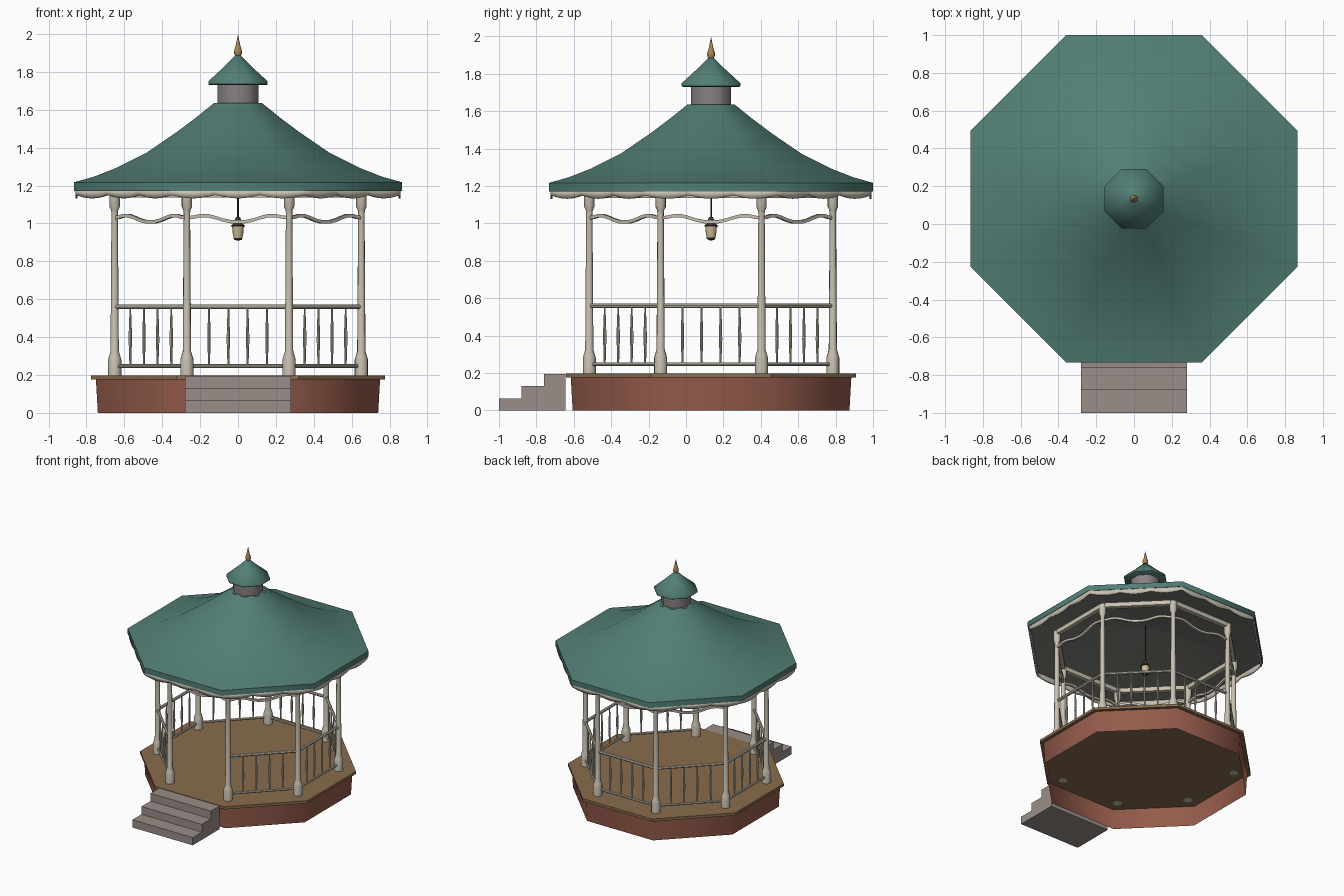
import bpy, bmesh
from math import pi, cos, sin, tan, radians
from mathutils import Matrix, Vector

if "Cube" in bpy.data.objects:
    bpy.data.objects.remove(bpy.data.objects["Cube"])

CY = 0.134                       # pavilion centre in y
CENTRE = Matrix.Translation((0, CY, 0))
T8 = tan(pi / 8)
AP = 0.651                       # column line apothem


def material(name, rgb):
    m = bpy.data.materials.new(name)
    m.diffuse_color = (*rgb, 1)
    m.use_nodes = True
    m.node_tree.nodes["Principled BSDF"].inputs["Base Color"].default_value = m.diffuse_color
    return m


GREEN = material("green_roof", (0.085, 0.21, 0.18))
BRICK = material("brick", (0.30, 0.105, 0.07))
WOOD = material("wood", (0.25, 0.15, 0.075))
CREAM = material("cream_paint", (0.58, 0.53, 0.44))
STONE = material("stone", (0.32, 0.27, 0.25))
MAUVE = material("neck_grey", (0.25, 0.22, 0.22))
CEIL = material("ceiling_grey", (0.2, 0.2, 0.18))
GOLD = material("gold", (0.42, 0.24, 0.08))
DARK = material("dark_metal", (0.04, 0.035, 0.03))
GLASS = material("lamp_glass", (0.62, 0.5, 0.3))


def finish(name, bm, mat, angle=35):
    bmesh.ops.recalc_face_normals(bm, faces=bm.faces)
    me = bpy.data.meshes.new(name)
    bm.to_mesh(me)
    bm.free()
    ob = bpy.data.objects.new(name, me)
    bpy.context.collection.objects.link(ob)
    me.materials.append(mat)
    bpy.ops.object.select_all(action='DESELECT')
    ob.select_set(True)
    bpy.context.view_layer.objects.active = ob
    bpy.ops.object.shade_smooth_by_angle(angle=radians(angle))
    return ob


def bridge(bm, rings, caps=True):
    n = len(rings[0])
    for a, b in zip(rings, rings[1:]):
        for i in range(n):
            j = (i + 1) % n
            bm.faces.new((a[i], a[j], b[j], b[i]))
    if caps:
        bm.faces.new(rings[0])
        bm.faces.new(rings[-1])


def lathe(bm, profile, sides=12, mat=Matrix(), caps=True, phase=0.0):
    rings = [[bm.verts.new(mat @ Vector((r * cos(2 * pi * i / sides + phase),
                                         r * sin(2 * pi * i / sides + phase), z)))
              for i in range(sides)] for r, z in profile]
    bridge(bm, rings, caps)


def turned(name, profile, mat, sides=16):
    bm = bmesh.new()
    lathe(bm, profile, sides, CENTRE)
    return finish(name, bm, mat)


def octagon(name, profile, mat, caps=True, angle=35):
    # profile radii are apothems, flats facing the axes
    bm = bmesh.new()
    lathe(bm, [(a / cos(pi / 8), z) for a, z in profile], 8, CENTRE, caps, pi / 8)
    return finish(name, bm, mat, angle)


def sweep(bm, pts, w, h, mat):
    # rectangular section swept along x
    bridge(bm, [[bm.verts.new(mat @ Vector((x, y + dy, z + dz)))
                 for dy, dz in ((-w, -h), (w, -h), (w, h), (-w, h))] for x, y, z in pts])


def bay(k):
    return CENTRE @ Matrix.Rotation(k * pi / 4, 4, 'Z')


# Base: open brick skirt, floor slab
octagon("brick_skirt", [(0.74, 0), (0.75, 0.178)], BRICK, caps=False, angle=50)
octagon("floor", [(0.776, 0.175), (0.776, 0.197)], WOOD)

# Entrance steps: stair profile extruded across x
bm = bmesh.new()
stair = [(-1, 0), (-1, 0.065), (-0.88, 0.065), (-0.88, 0.13),
         (-0.76, 0.13), (-0.76, 0.195), (-0.645, 0.195), (-0.645, 0)]
bridge(bm, [[bm.verts.new((x, y, z)) for y, z in stair] for x in (-0.28, 0.28)])
finish("steps", bm, STONE)

# Columns at the octagon corners
bm = bmesh.new()
col = [(0.035, 0.174), (0.035, 0.28), (0.031, 0.295), (0.022, 0.325), (0.017, 1.055),
       (0.019, 1.07), (0.028, 1.09), (0.028, 1.165)]
for k in range(8):
    lathe(bm, col, 12, bay(k) @ Matrix.Translation((AP * T8, -AP, 0)))
finish("columns", bm, CREAM)

# Railings on every side but the entrance
rails, balusters = bmesh.new(), bmesh.new()
for k in range(1, 8):
    for z, r in ((0.56, 0.012), (0.247, 0.010)):
        m = bay(k) @ Matrix.Translation((0, -AP, z)) @ Matrix.Rotation(pi / 2, 4, 'Y')
        lathe(rails, [(r, -0.262), (r, 0.262)], 8, m)
    for i in range(4):
        m = bay(k) @ Matrix.Translation(((i - 1.5) * 0.102, -AP, 0))
        lathe(balusters, [(0.005, 0.247), (0.006, 0.3), (0.009, 0.38), (0.008, 0.44),
                          (0.005, 0.52), (0.005, 0.56)], 8, m)
finish("rails", rails, CREAM)
finish("balusters", balusters, CREAM)

# Top beams and wavy swags between the columns
beams, swags = bmesh.new(), bmesh.new()
half = [(0, 1.008), (0.04, 1.01), (0.08, 1.018), (0.12, 1.031), (0.16, 1.041),
        (0.20, 1.041), (0.235, 1.033), (0.265, 1.03)]
wave = [(-x, -AP, z) for x, z in reversed(half[1:])] + [(x, -AP, z) for x, z in half]
for k in range(8):
    sweep(beams, [(-AP * T8, -AP, 1.155), (AP * T8, -AP, 1.155)], 0.018, 0.018, bay(k))
    sweep(swags, wave, 0.009, 0.009, bay(k))
finish("top_beams", beams, CREAM)
finish("swags", swags, CREAM)

# Scalloped valance under the eaves
bm = bmesh.new()
VA, N = 0.853, 18
top, bottom = [], []
for k in range(8):
    for i in range(N):
        t = i / N
        x = (2 * t - 1) * VA * T8
        top.append(bm.verts.new(bay(k) @ Vector((x, -VA, 1.18))))
        bottom.append(bm.verts.new(bay(k) @ Vector((x, -VA, 1.15 - 0.018 * abs(sin(3 * pi * t))))))
bridge(bm, [top, bottom], caps=False)
valance = finish("valance", bm, CREAM)
mod = valance.modifiers.new("thickness", 'SOLIDIFY')
mod.thickness = 0.012
mod.offset = 0

# Main roof with fascia, and the shallow ceiling beneath
octagon("roof", [(0.866, 1.172), (0.866, 1.217), (0.76, 1.247), (0.64, 1.294), (0.48, 1.375),
                 (0.32, 1.485), (0.22, 1.56), (0.127, 1.635)], GREEN, caps=False, angle=50)
octagon("roof_top", [(0.127, 1.633), (0.127, 1.635)], GREEN)
octagon("ceiling", [(0.864, 1.174), (0.004, 1.34)], CEIL, caps=False, angle=50)

# Cupola and finial
octagon("cupola_neck", [(0.107, 1.63), (0.107, 1.735)], MAUVE, angle=50)
octagon("cupola_roof", [(0.15, 1.73), (0.157, 1.735), (0.157, 1.75), (0.075, 1.825),
                        (0.01, 1.89)], GREEN, angle=50)
turned("finial", [(0.01, 1.875), (0.021, 1.898), (0.021, 1.91), (0.013, 1.935),
                  (0.008, 1.96), (0.001, 1.993)], GOLD)

# Hanging lamp
turned("lamp_rod", [(0.004, 1.02), (0.004, 1.34)], DARK, 8)
turned("lamp_cap", [(0.01, 1.035), (0.016, 1.02), (0.02, 1.0), (0.036, 0.99), (0.036, 0.983)], DARK)
turned("lamp_glass", [(0.031, 0.985), (0.029, 0.955), (0.023, 0.922)], GLASS)
turned("lamp_foot", [(0.025, 0.924), (0.02, 0.915), (0.008, 0.91)], DARK)
